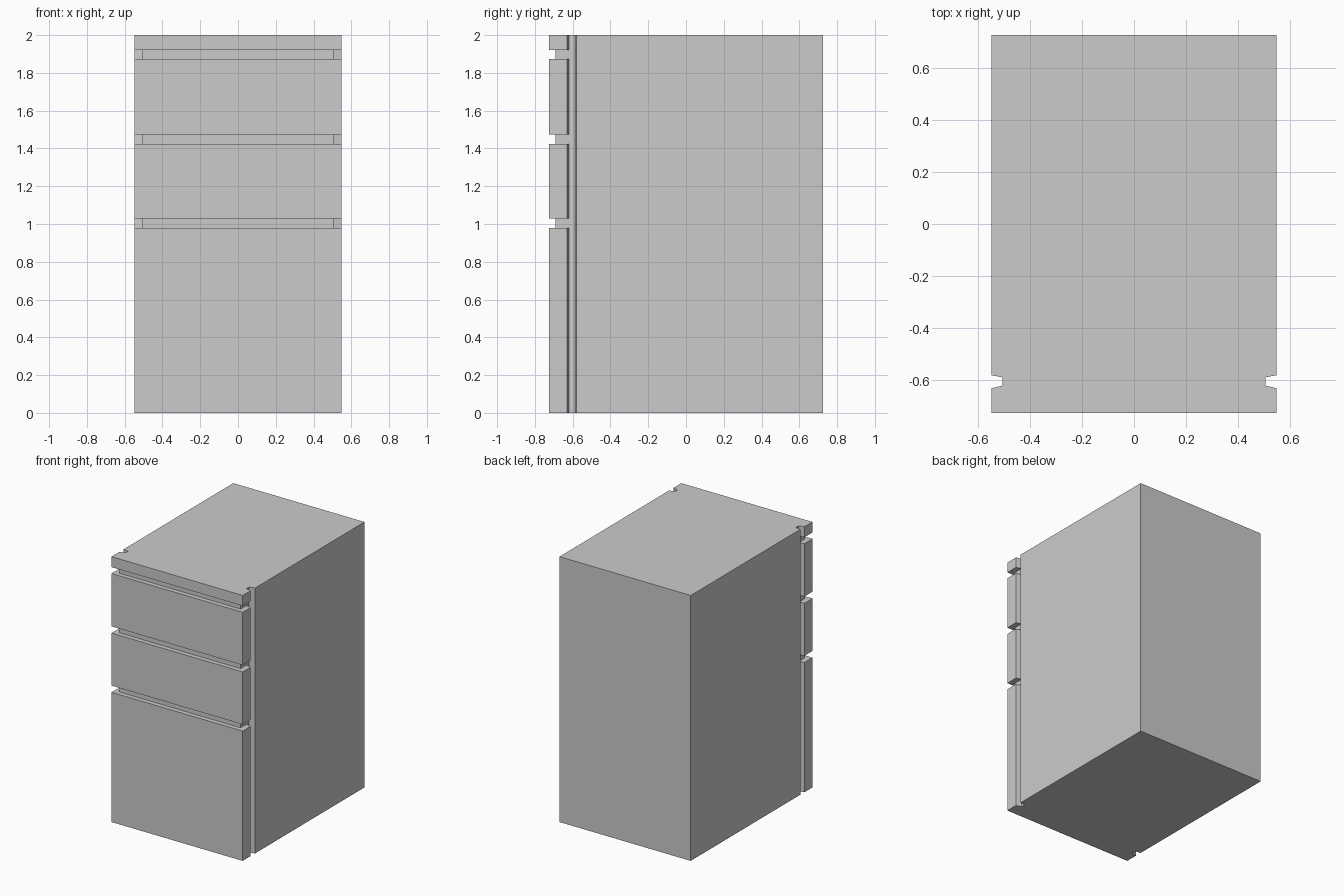
import bpy, bmesh

if "Cube" in bpy.data.objects:
    bpy.data.objects.remove(bpy.data.objects["Cube"])

W, CORE = 0.547, 0.505          # half widths: outer faces, recessed core
FRONT, BACK = -0.725, 0.725


def prism(name, half, z0, z1):
    """Extrude a left/right symmetric plan, given as its right half, from z0 to z1."""
    outline = half + [(-x, y) for x, y in reversed(half)]
    bm = bmesh.new()
    base = bm.faces.new([bm.verts.new((x, y, z0)) for x, y in outline])
    top = bmesh.ops.extrude_face_region(bm, geom=[base])["geom"]
    verts = [g for g in top if isinstance(g, bmesh.types.BMVert)]
    bmesh.ops.translate(bm, verts=verts, vec=(0, 0, z1 - z0))
    bmesh.ops.recalc_face_normals(bm, faces=bm.faces[:])
    mesh = bpy.data.meshes.new(name)
    bm.to_mesh(mesh)
    bm.free()
    obj = bpy.data.objects.new(name, mesh)
    bpy.context.collection.objects.link(obj)
    return obj


# Cabinet body with the narrower core that shows in the grooves
prism("cabinet_body",
      [(CORE, -0.69), (CORE, -0.588), (W, -0.58), (W, BACK)], 0, 2)

# Drawer fronts and top rail, back corners sloping into the side groove
panel = [(W, FRONT), (W, -0.63), (CORE, -0.62)]
for name, z0, z1 in [("bottom_drawer_front", 0, 0.978),
                     ("middle_drawer_front", 1.028, 1.424),
                     ("upper_drawer_front", 1.475, 1.873),
                     ("top_rail", 1.921, 2)]:
    prism(name, panel, z0, z1)
